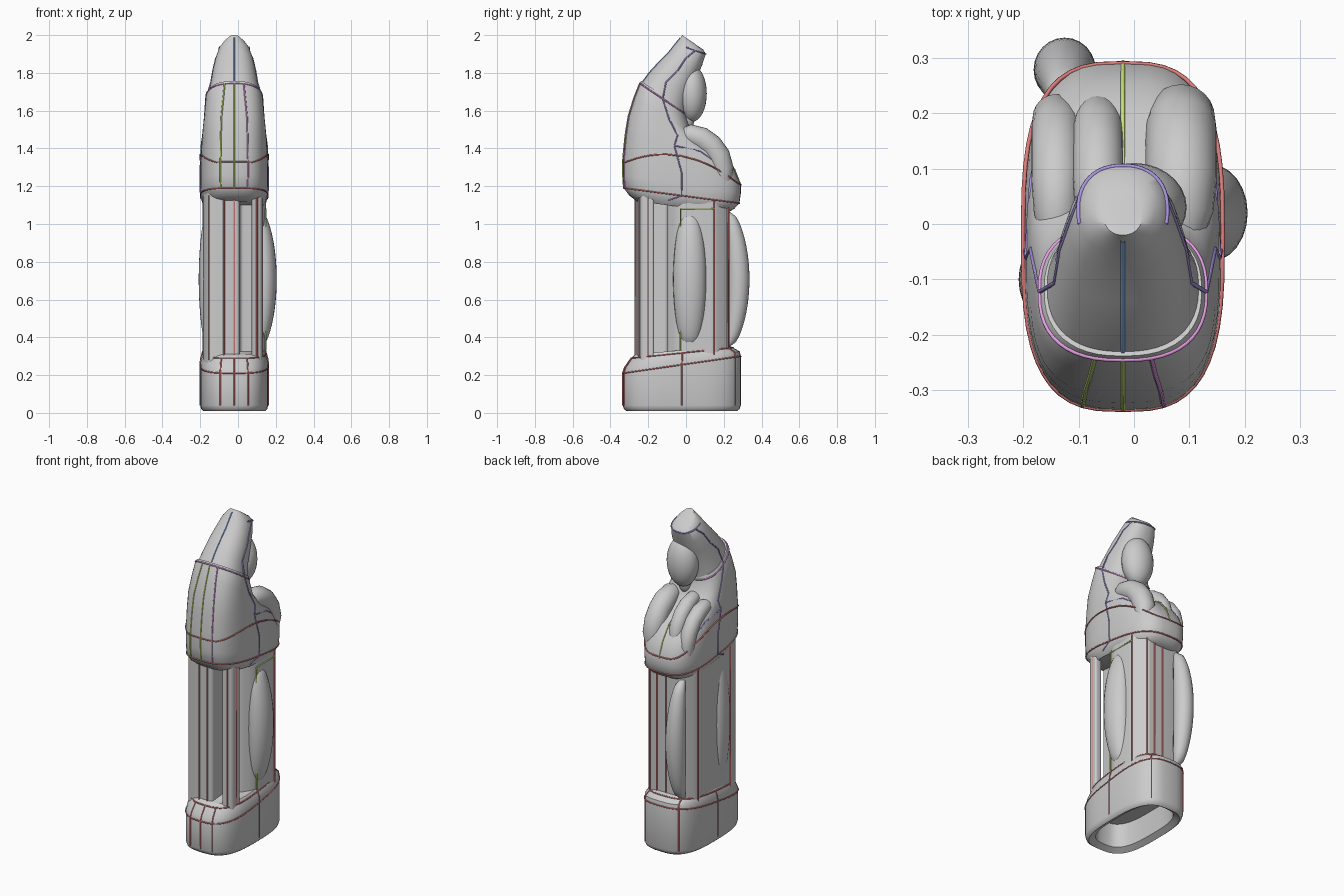
import bpy, bmesh, math
from mathutils import Vector

if "Cube" in bpy.data.objects:
    bpy.data.objects.remove(bpy.data.objects["Cube"])

CX = -0.02
N = 48
COLORS = {"red": (.7, .2, .2, 1), "green": (.6, .8, .2, 1), "purple": (.4, .3, .75, 1),
          "pink": (.8, .35, .8, 1), "blue": (.25, .45, .8, 1)}
MATS = {}
for cname, c in COLORS.items():
    MATS[cname] = bpy.data.materials.new(cname)
    MATS[cname].diffuse_color = c


def finish(bm, name, angle=40):
    bmesh.ops.recalc_face_normals(bm, faces=bm.faces)
    me = bpy.data.meshes.new(name)
    bm.to_mesh(me)
    bm.free()
    ob = bpy.data.objects.new(name, me)
    bpy.context.collection.objects.link(ob)
    bpy.ops.object.select_all(action='DESELECT')
    ob.select_set(True)
    bpy.context.view_layer.objects.active = ob
    bpy.ops.object.shade_smooth_by_angle(angle=math.radians(angle))
    return ob


def ring(zf, zb, yf, yb, hw, n=3.0):
    """Rounded outline, tilted from zf at the front to zb at the back."""
    pts = []
    for i in range(N):
        a = math.tau * i / N - math.pi / 2
        c, s = math.cos(a), math.sin(a)
        x = math.copysign(abs(c) ** (2 / n), c)
        t = (math.copysign(abs(s) ** (2 / n), s) + 1) / 2
        pts.append(Vector((CX + hw * x, yf + (yb - yf) * t, zf + (zb - zf) * t)))
    return pts


def loft(name, rings):
    bm = bmesh.new()
    loops = [[bm.verts.new(p) for p in r] for r in rings]
    for a, b in zip(loops, loops[1:]):
        m = len(a)
        for i in range(m):
            bm.faces.new((a[i], a[(i + 1) % m], b[(i + 1) % m], b[i]))
    bm.faces.new(loops[0])
    bm.faces.new(loops[-1])
    return finish(bm, name)


def seam(name, pts, color, closed=False, r=0.004):
    cu = bpy.data.curves.new(name, 'CURVE')
    cu.dimensions = '3D'
    cu.bevel_depth = r
    cu.bevel_resolution = 1
    sp = cu.splines.new('POLY')
    sp.points.add(len(pts) - 1)
    for p, q in zip(sp.points, pts):
        p.co = (*q, 1)
    sp.use_cyclic_u = closed
    cu.materials.append(MATS[color])
    bpy.context.collection.objects.link(bpy.data.objects.new(name, cu))


def oval(center, u, v):
    return [center + u * math.cos(math.tau * k / 24) + v * math.sin(math.tau * k / 24) for k in range(24)]


def side_point(r, y, s):
    """Point of a ring nearest to depth y on the side of sign s."""
    return min((p for p in r if (p.x - CX) * s > 0.01), key=lambda p: abs(p.y - y))


def ellipsoid(name, loc, size):
    bm = bmesh.new()
    bmesh.ops.create_uvsphere(bm, u_segments=28, v_segments=16, radius=1)
    for v in bm.verts:
        v.co = Vector(loc) + Vector(a * b for a, b in zip(v.co, size))
    finish(bm, name, 60)


def prism(name, outline, z0, z1, bevel):
    bm = bmesh.new()
    f = bm.faces.new([bm.verts.new((x, y, z0)) for x, y in outline])
    top = bmesh.ops.extrude_face_region(bm, geom=[f])['geom']
    for v in top:
        if isinstance(v, bmesh.types.BMVert):
            v.co.z = z1
    edges = [e for e in bm.edges if abs(e.verts[0].co.z - e.verts[1].co.z) > 0.1]
    bmesh.ops.bevel(bm, geom=edges, offset=bevel, segments=4, profile=0.5, affect='EDGES')
    finish(bm, name)


# hollow base with a sloped shoulder
base = [ring(.17, .17, -.27, .23, .12), ring(.03, .03, -.28, .24, .13),
        ring(.01, .01, -.315, .27, .164), ring(.02, .02, -.328, .283, .175),
        ring(.04, .04, -.335, .29, .18), ring(.21, .30, -.335, .29, .18),
        ring(.24, .325, -.325, .285, .178), ring(.29, .345, -.29, .25, .168),
        ring(.31, .355, -.27, .23, .158)]
loft("base", base)
seam("base_seam", base[5], "red", True)
seam("base_top_seam", base[7], "red", True)
for k in (0, 2, 12, 20, 28, 36, 46):
    seam("base_rib", [r[k] for r in base[4:8]], "red")

# column with a deep recess at the front right
prism("column", [(-.155, -.265), (.01, -.265), (.01, -.1), (.085, -.1), (.13, -.05), (.148, .0),
                 (.145, .15), (.09, .225), (-.13, .225), (-.182, .15), (-.182, -.2)], .26, 1.2, .02)
prism("corner_post", [(.07, -.26), (.125, -.235), (.135, -.17), (.09, -.17)], .26, 1.2, .012)
for x, y in [(-.15, -.258), (-.075, -.267), (-.02, -.267), (.127, -.2), (.1, -.247), (.142, .15),
             (.09, .222), (.04, .225), (-.02, .225), (-.18, -.17), (-.182, .14)]:
    seam("rib", [(x, y, .28), (x, y, 1.15)], "red", r=.005)
seam("side_seam", [(.147, -.03, .33), (.147, -.03, 1.08), (.146, .15, 1.08)], "green")


# bowed tubes on the right side, left side and back
def bow(name, x, y, dx, dy, rx, ry):
    rings = []
    for i in range(25):
        t = i / 24
        s = max(0, math.sin(math.pi * t)) ** .5
        k = .25 + .75 * s
        rings.append(oval(Vector((x + dx * s, y + dy * s, .345 + .725 * t)),
                          Vector((rx * k, 0, 0)), Vector((0, ry * k, 0))))
    loft(name, rings)


bow("right_bow", .10, .02, .037, 0, .068, .088)
bow("left_bow", -.15, -.1, -.013, 0, .045, .07)
bow("back_bow", -.125, .21, 0, .068, .056, .058)

# torso: lipped skirt narrowing towards the neck
torso = [ring(1.12, 1.06, -.26, .22, .15), ring(1.15, 1.08, -.30, .255, .168),
         ring(1.19, 1.11, -.33, .283, .178), ring(1.26, 1.16, -.335, .29, .18),
         ring(1.33, 1.21, -.335, .29, .18), ring(1.37, 1.29, -.332, .255, .178),
         ring(1.47, 1.36, -.322, .20, .174), ring(1.57, 1.41, -.306, .11, .167),
         ring(1.67, 1.48, -.275, .03, .158, 2.7), ring(1.745, 1.58, -.245, .0, .15, 2.5),
         ring(1.757, 1.60, -.238, .0, .142, 2.4)]
loft("torso", torso)
seam("skirt_lower_seam", torso[2], "red", True)
seam("skirt_seam", [p + Vector((0, 0, .09 * max(0, 1 - (abs(p.y + .02) / .3) ** 2))) for p in torso[4]], "red", True)
seam("neck_seam", torso[9], "pink", True)
for k, col in ((0, "green"), (2, "pink"), (46, "green")):
    seam("front_seam", [r[k] for r in torso[2:10]], col)

# rounded bulges running down the back
PATH = [(-.03, 1.465), (.02, 1.47), (.08, 1.45), (.13, 1.415), (.17, 1.36), (.192, 1.29), (.195, 1.22)]
for x, r, lift in ((-.065, .045, .01), (.085, .064, 0), (-.14, .045, -.02)):
    rings = []
    for i, (y, z) in enumerate(PATH):
        (y0, z0), (y1, z1) = PATH[max(i - 1, 0)], PATH[min(i + 1, 6)]
        d = Vector((0, y1 - y0, z1 - z0)).normalized()
        k = r * (.6, .9, 1, 1, 1, .95, .7)[i]
        rings.append(oval(Vector((x, y, z + lift)), Vector((k, 0, 0)), Vector((0, -d.z, d.y)) * k))
    loft("back_bulge", rings)
seam("spine_seam", [(CX, .03, 1.46), (CX, .11, 1.42), (CX, .2, 1.365), (CX, .257, 1.29), (CX, .292, 1.2)], "green")

# hood tapering to the tip, with a bulb at the nape
hood = [ring(1.745, 1.59, -.235, .0, .138, 2.4), ring(1.80, 1.68, -.195, .02, .124, 2.3),
        ring(1.86, 1.76, -.14, .05, .113, 2.3), ring(1.91, 1.84, -.09, .085, .098, 2.3),
        ring(1.955, 1.90, -.055, .105, .08, 2.3), ring(1.985, 1.925, -.03, .09, .058, 2.2),
        ring(2.0, 1.945, -.02, .06, .036, 2.2)]
loft("hood", hood)
seam("hood_front_seam", [r[0] for r in hood[:-1]], "blue")
seam("hood_rim_seam", [p for p in hood[4] if p.y > 0], "purple")
for s in (1, -1):
    body = list(zip(torso[1:10], (-.06, -.06, -.06, -.06, -.06, -.05, -.04, -.1, -.12)))
    head = list(zip(hood[1:5], (-.1, -.05, .0, .05)))
    seam("shoulder_seam", [side_point(r, y, s) for r, y in body + head], "purple")
    seam("shoulder_back_seam", [side_point(torso[6], -.04, s), side_point(torso[6], .07, s),
                                side_point(torso[5], .2, s)], "purple")
ellipsoid("nape_bulb", (.0, .03, 1.69), (.095, .08, .15))
ellipsoid("nape_knob", (.0, .0, 1.56), (.04, .045, .07))

for m in bpy.data.materials:
    if m.users and not m.is_grease_pencil:
        m.use_nodes = True
        m.node_tree.nodes["Principled BSDF"].inputs["Base Color"].default_value = m.diffuse_color
